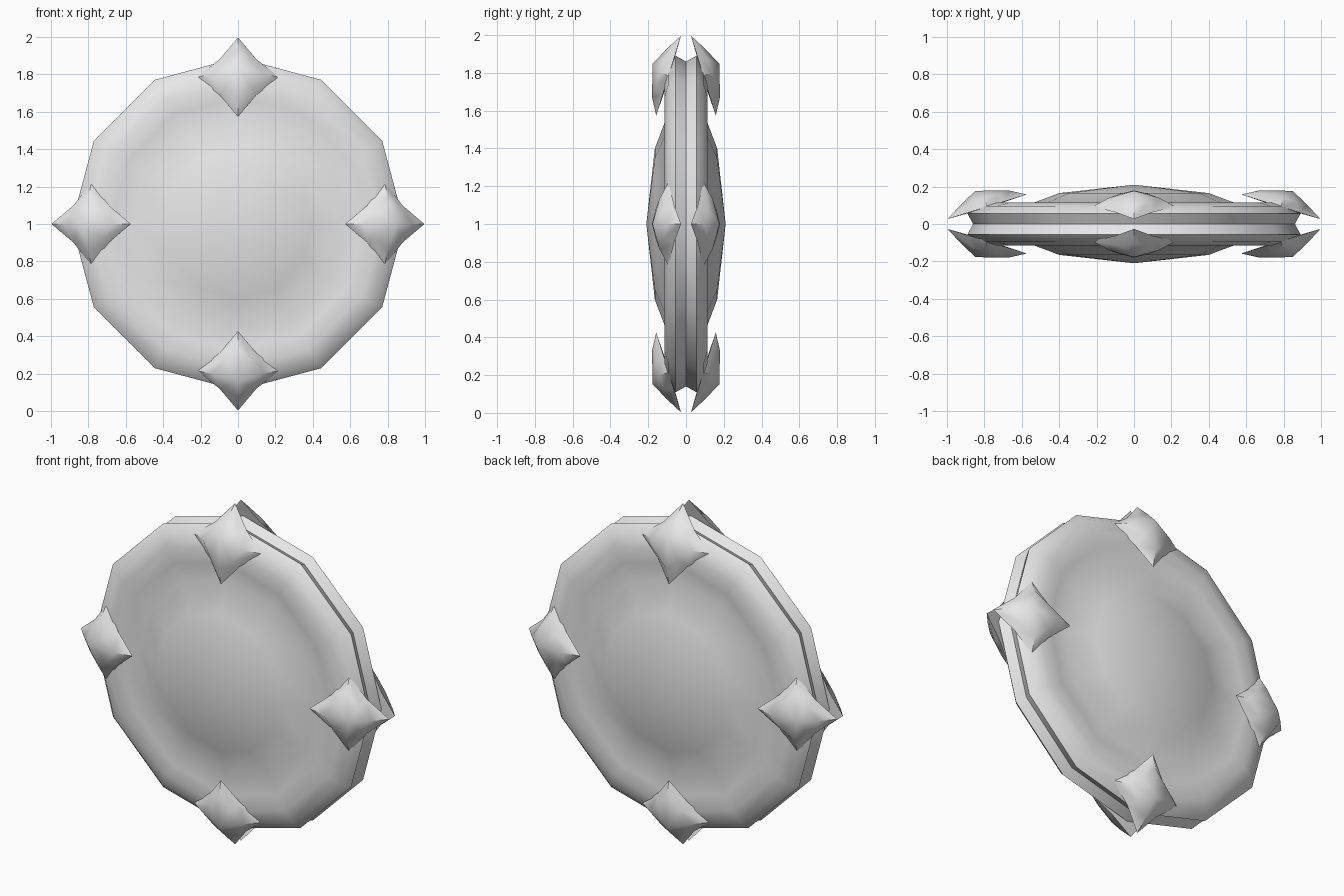
import bpy, bmesh, math
from mathutils import Vector, Matrix

cube = bpy.data.objects.get("Cube")
if cube:
    bpy.data.objects.remove(cube, do_unlink=True)

grey = bpy.data.materials.new("plain grey")
grey.use_nodes = True
grey.diffuse_color = (0.8, 0.8, 0.8, 1)
grey.node_tree.nodes["Principled BSDF"].inputs["Base Color"].default_value = (0.8, 0.8, 0.8, 1)

CENTRE = Vector((0, 0, 1))


def bridge(bm, a, b):
    """Join two closed rings of vertices with quads."""
    n = len(a)
    for i in range(n):
        bm.faces.new((a[i], a[(i + 1) % n], b[(i + 1) % n], b[i]))


def fan(bm, ring, tip):
    for i in range(len(ring)):
        bm.faces.new((ring[i], ring[(i + 1) % len(ring)], tip))


def finish(bm, name, angle):
    bmesh.ops.recalc_face_normals(bm, faces=bm.faces[:])
    mesh = bpy.data.meshes.new(name)
    bm.to_mesh(mesh)
    bm.free()
    mesh.materials.append(grey)
    obj = bpy.data.objects.new(name, mesh)
    bpy.context.collection.objects.link(obj)
    bpy.ops.object.select_all(action="DESELECT")
    obj.select_set(True)
    bpy.context.view_layer.objects.active = obj
    bpy.ops.object.shade_smooth_by_angle(angle=math.radians(angle))
    return obj


# Twelve-sided disc: rim groove, rounded rim, shallow valley, low dome
half = [(0.4, 0.165), (0.58, 0.097), (0.68, 0.112), (0.77, 0.115),
        (0.85, 0.095), (0.89, 0.055)]
profile = half + [(0.86, 0)] + [(r, -y) for r, y in reversed(half)]
bm = bmesh.new()
rings = []
for r, y in profile:
    rings.append([bm.verts.new(CENTRE + Vector((r * math.cos(a), y, r * math.sin(a))))
                  for a in (math.tau * i / 12 for i in range(12))])
for a, b in zip(rings, rings[1:]):
    bridge(bm, a, b)
for ring, y in ((rings[0], 0.21), (rings[-1], -0.21)):
    fan(bm, ring, bm.verts.new(CENTRE + Vector((0, y, 0))))
finish(bm, "disc", 55)


# Four-pointed pillow studs, tilted over the rim
def star_ring(bm, tip, valley, height, tilt):
    ring = []
    for i in range(8):
        r = valley if i % 2 else tip
        a = math.tau * i / 8
        ring.append(bm.verts.new(tilt @ Vector((r * math.sin(a), -height, r * math.cos(a)))))
    return ring


def stud(name, angle, side):
    bm = bmesh.new()
    tilt = Matrix.Translation((0, -0.092, 0.785)) @ Matrix.Rotation(-0.3, 4, "X")
    edge = star_ring(bm, 0.222, 0.14, 0, tilt)
    shoulder = star_ring(bm, 0.135, 0.105, 0.05, tilt)
    bridge(bm, edge, shoulder)
    fan(bm, shoulder, bm.verts.new(tilt @ Vector((0, -0.1, 0.035))))
    fan(bm, edge, bm.verts.new(tilt @ Vector((0, 0.005, 0))))
    place = (Matrix.Translation(CENTRE) @ Matrix.Rotation(angle, 4, "Y")
             @ Matrix.Scale(side, 4, (0, 1, 0)))
    bmesh.ops.transform(bm, matrix=place, verts=bm.verts[:])
    finish(bm, name, 50)


for label, side in (("front", 1), ("back", -1)):
    for i, spot in enumerate(("top", "left", "bottom", "right")):
        stud(f"{label}_{spot}_stud", i * math.pi / 2, side)
